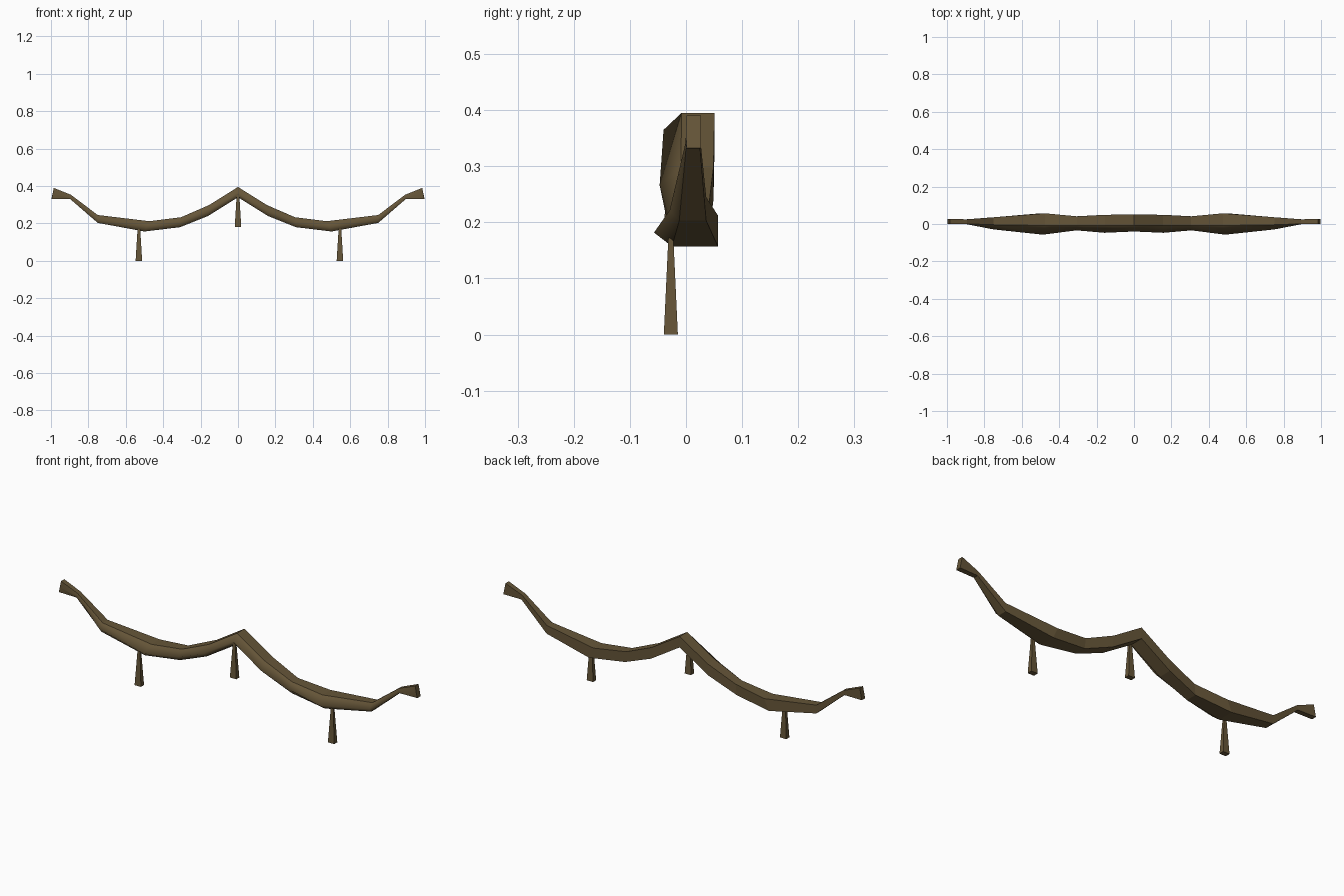
import bpy, bmesh

if "Cube" in bpy.data.objects:
    bpy.data.objects.remove(bpy.data.objects["Cube"])

wood = bpy.data.materials.new("dark_brown_wood")
wood.diffuse_color = (0.132, 0.092, 0.040, 1)
wood.use_nodes = True
wood.node_tree.nodes["Principled BSDF"].inputs["Base Color"].default_value = wood.diffuse_color


def finish(bm, name):
    bmesh.ops.recalc_face_normals(bm, faces=bm.faces)
    mesh = bpy.data.meshes.new(name)
    bm.to_mesh(mesh)
    bm.free()
    mesh.materials.append(wood)
    obj = bpy.data.objects.new(name, mesh)
    bpy.context.collection.objects.link(obj)
    return obj


# Half-bow stations: top x, top z, bottom x, bottom z,
# then y of back, top crest, front ridge, bottom front edge
stations = [
    (0.000, 0.395, 0.000, 0.340, 0.051, -0.008, -0.040, -0.018),
    (0.155, 0.298, 0.160, 0.240, 0.049, -0.009, -0.047, -0.018),
    (0.305, 0.233, 0.310, 0.180, 0.041, -0.008, -0.034, -0.016),
    (0.475, 0.212, 0.500, 0.157, 0.057, -0.008, -0.057, -0.025),
    (0.750, 0.245, 0.750, 0.203, 0.036, -0.004, -0.029, -0.012),
    (0.893, 0.353, 0.898, 0.331, 0.025, 0.001, -0.001, 0.000),
    (0.985, 0.390, 0.997, 0.332, 0.027, 0.001, 0.000, 0.001),
]

# Bow: five-sided section lofted from the left tip to the right tip
bm = bmesh.new()
rings = []
full = [(-1, s) for s in reversed(stations[1:])] + [(1, s) for s in stations]
for side, (xt, zt, xb, zb, back, crest, front, low) in full:
    xm, zm = (xt + xb) / 2, zb + (zt - zb) * 0.45
    ring = [(xt, crest, zt), (xm, front, zm), (xb, low, zb), (xb, back, zb), (xt, back, zt)]
    rings.append([bm.verts.new((side * x, y, z)) for x, y, z in ring])
for a, b in zip(rings, rings[1:]):
    for i in range(5):
        j = (i + 1) % 5
        face = bm.faces.new((a[i], a[j], b[j], b[i]))
        face.smooth = i < 2          # rounded front, flat back, top and bottom
bm.faces.new(rings[0])
bm.faces.new(rings[-1])
finish(bm, "bow")

# Hanging pegs: square posts flaring towards the foot
for name, x, z0, z1 in (("left_peg", -0.53, 0.0, 0.172),
                        ("middle_peg", 0.0, 0.18, 0.352),
                        ("right_peg", 0.545, 0.0, 0.172)):
    bm = bmesh.new()
    bmesh.ops.create_cube(bm, size=1)
    for v in bm.verts:
        top = v.co.z > 0
        wx, wy = (0.014, 0.009) if top else (0.035, 0.025)
        v.co = (x + v.co.x * wx, -0.027 + v.co.y * wy, z1 if top else z0)
    finish(bm, name)
